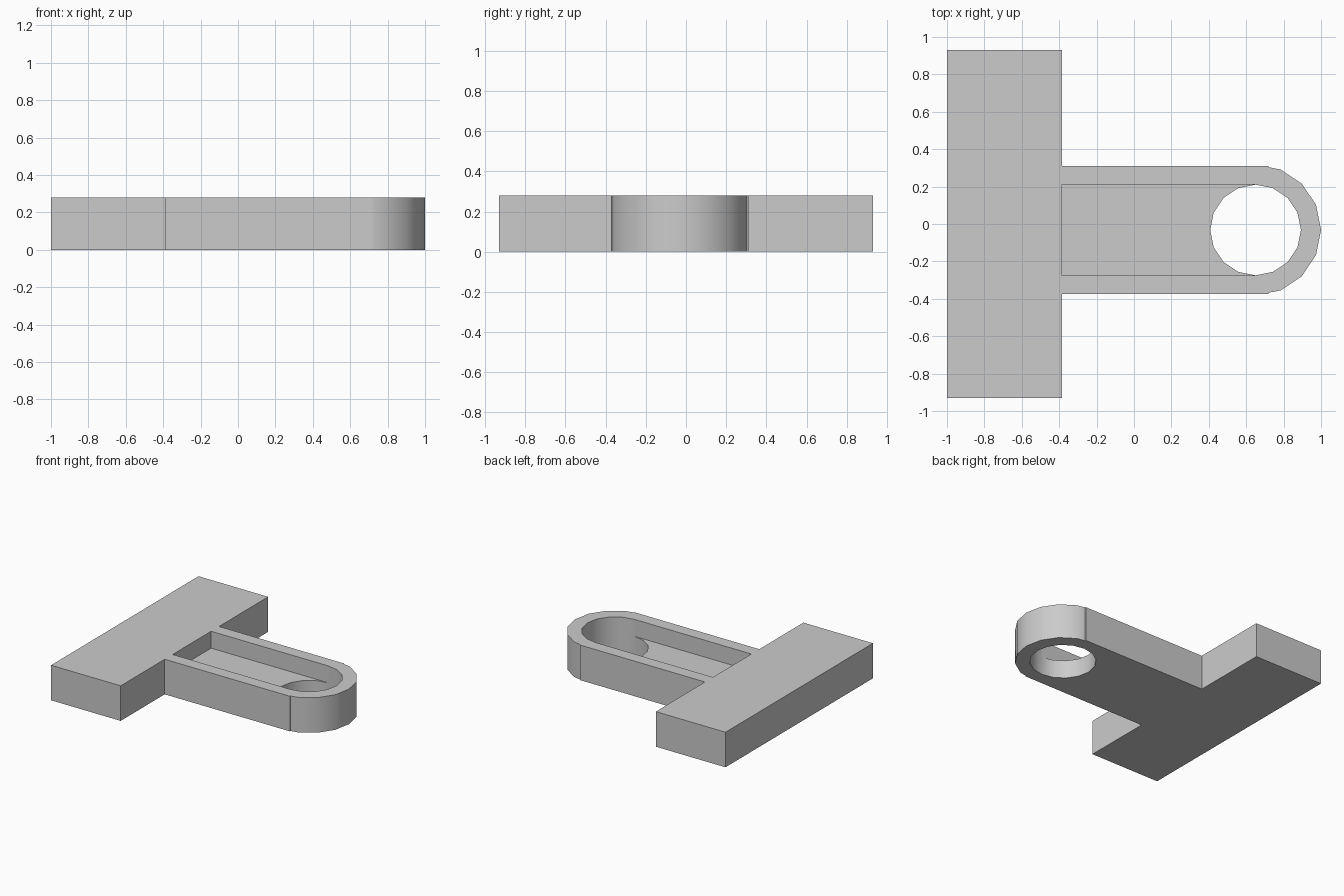
import bpy
import bmesh
import math

cube = bpy.data.objects.get("Cube")
if cube:
    bpy.data.objects.remove(cube, do_unlink=True)

# Main dimensions
HEIGHT = 0.28
FLOOR = 0.145
BAR_X, BAR_Y = -0.385, 0.93
ARM_X, ARM_HALF = 0.72, 0.3425
CX, CY = 0.65, -0.032
OUTER_R, HOLE_R = 0.35, 0.2425
SIDES = 16

grey = bpy.data.materials.new("plain grey")
grey.use_nodes = True
colour = (0.6, 0.6, 0.6, 1)
grey.diffuse_color = colour
grey.node_tree.nodes["Principled BSDF"].inputs["Base Color"].default_value = colour


def prism(name, outline, z0, z1):
    """Extrude a counter-clockwise outline from z0 to z1."""
    bm = bmesh.new()
    base = bm.faces.new([bm.verts.new((x, y, z0)) for x, y in outline])
    ext = bmesh.ops.extrude_face_region(bm, geom=[base], use_keep_orig=True)
    top = [v for v in ext["geom"] if isinstance(v, bmesh.types.BMVert)]
    bmesh.ops.translate(bm, verts=top, vec=(0, 0, z1 - z0))
    bmesh.ops.recalc_face_normals(bm, faces=bm.faces)
    mesh = bpy.data.meshes.new(name)
    bm.to_mesh(mesh)
    bm.free()
    mesh.materials.append(grey)
    obj = bpy.data.objects.new(name, mesh)
    bpy.context.collection.objects.link(obj)
    return obj


def ring(radius, first, last):
    """Points of the sixteen-sided circle around the eye of the arm."""
    step = math.tau / SIDES
    return [(CX + radius * math.cos(i * step), CY + radius * math.sin(i * step))
            for i in range(first, last + 1)]


# Cross bar, arm and rounded end as one T-shaped body
arc = ring(OUTER_R, -3, 3)
step_y = OUTER_R * math.sin(math.radians(67.5)) + 0.012
outline = [(-1, -BAR_Y), (BAR_X, -BAR_Y), (BAR_X, CY - ARM_HALF),
           (ARM_X, CY - ARM_HALF), (ARM_X, CY - step_y), *arc,
           (ARM_X, CY + step_y), (ARM_X, CY + ARM_HALF),
           (BAR_X, CY + ARM_HALF), (BAR_X, BAR_Y), (-1, BAR_Y)]
body = prism("t_bracket", outline, 0, HEIGHT)

# Cutters: a shallow slot along the arm and a through hole at its end
slot = prism("slot_cutter", [(BAR_X, CY - HOLE_R), (CX, CY - HOLE_R),
                             (CX, CY + HOLE_R), (BAR_X, CY + HOLE_R)],
             FLOOR, HEIGHT + 0.1)
hole = prism("hole_cutter", ring(HOLE_R, 0, SIDES - 1), -0.1, HEIGHT + 0.1)

bpy.context.view_layer.objects.active = body
for cutter in (slot, hole):
    cutter.hide_render = True
    mod = body.modifiers.new(cutter.name, 'BOOLEAN')
    mod.operation = 'DIFFERENCE'
    mod.solver = 'EXACT'
    mod.object = cutter
    bpy.ops.object.modifier_apply(modifier=mod.name)
    bpy.data.objects.remove(cutter, do_unlink=True)

# Smooth shading only on the round walls
for face in body.data.polygons:
    face.use_smooth = max(abs(c) for c in face.normal) < 0.999
